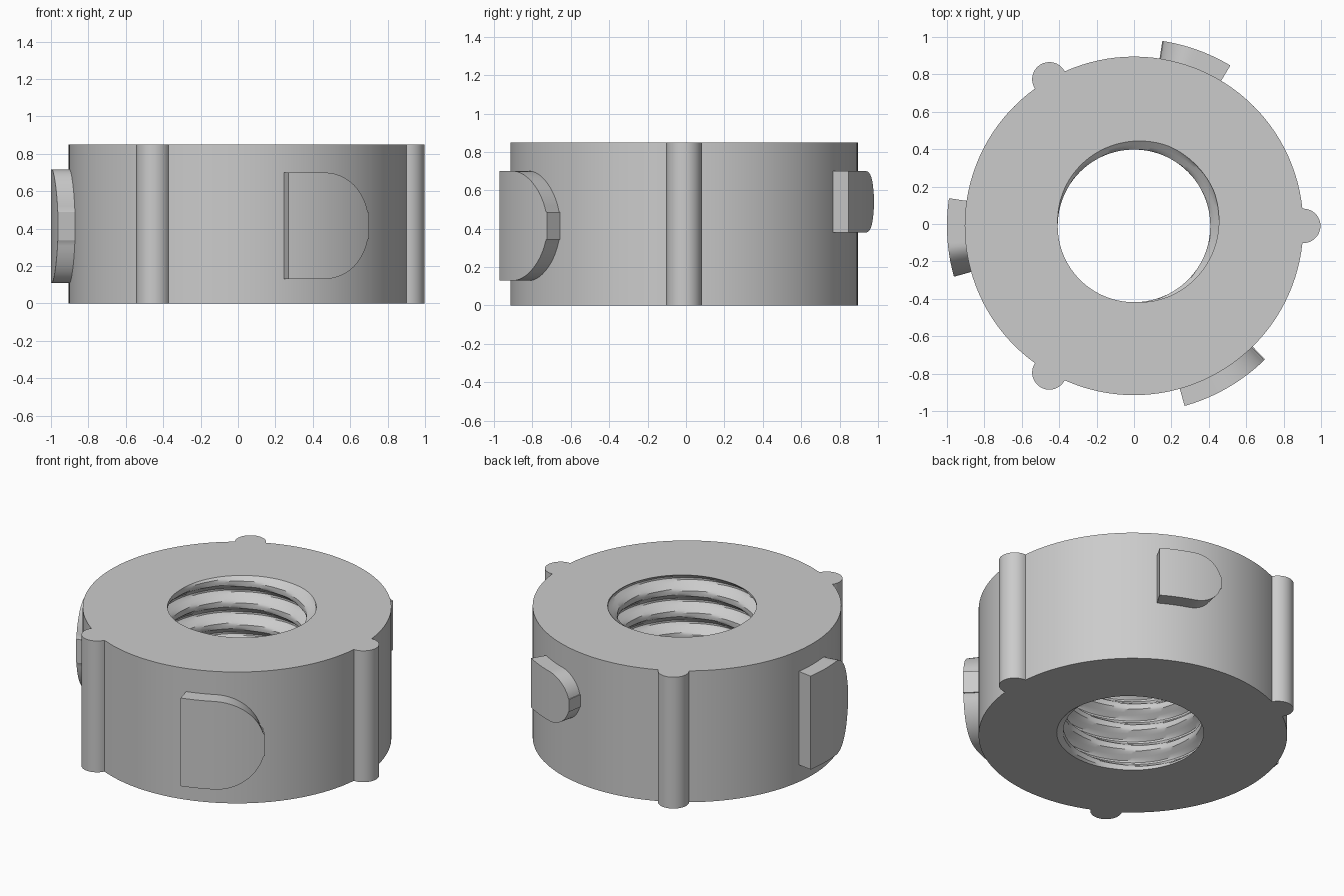
import bpy, bmesh
from math import pi, sin, cos, tau, radians, sqrt, asin

if "Cube" in bpy.data.objects:
    bpy.data.objects.remove(bpy.data.objects["Cube"])

H, R, CY = 0.85, 0.905, -0.01          # height, outer radius, y of the axis
PITCH, R_MIN, R_MAJ = 0.14, 0.408, 0.465


def finish(name, bm):
    bmesh.ops.remove_doubles(bm, verts=bm.verts, dist=1e-5)
    bmesh.ops.recalc_face_normals(bm, faces=bm.faces)
    mesh = bpy.data.meshes.new(name)
    bm.to_mesh(mesh)
    bm.free()
    ob = bpy.data.objects.new(name, mesh)
    ob.location.y = CY
    bpy.context.collection.objects.link(ob)
    bpy.ops.object.select_all(action='DESELECT')
    ob.select_set(True)
    bpy.context.view_layer.objects.active = ob
    bpy.ops.object.shade_smooth_by_angle(angle=radians(30))
    return ob


def polar(bm, r, a, z):
    return bm.verts.new((r * cos(a), r * sin(a), z))


def thread_radius(a, z):
    """Trapezoid thread profile following a right-handed helix."""
    t = ((z - H) / PITCH - (a - radians(45)) / tau) % 1.0
    d = min(t, 1 - t) * 2              # 0 = groove centre, 1 = crest centre
    k = min(1, max(0, (d - 0.12) / 0.62))
    return R_MAJ + (R_MIN - R_MAJ) * k


# Threaded ring body: outer wall, flat ends and helical bore in one closed loop
def ring_body():
    bm = bmesh.new()
    cols, rows = 120, 72
    loops = []
    for i in range(cols):
        a = tau * i / cols
        loop = [polar(bm, R, a, 0), polar(bm, R, a, H)]
        for j in range(rows + 1):
            z = H * (1 - j / rows)
            loop.append(polar(bm, thread_radius(a, z), a, z))
        loops.append(loop)
    n = rows + 3
    for i in range(cols):
        p, q = loops[i], loops[(i + 1) % cols]
        for j in range(n):
            k = (j + 1) % n
            bm.faces.new((p[j], q[j], q[k], p[k]))
    finish("threaded_ring", bm)


# Full-height round grip rib, only the part standing proud of the wall
def rib(index, rad=0.092):
    bm = bmesh.new()
    mid = tau * index / 3
    half = pi / 2 + asin(rad / (2 * R))
    n = 20
    bottom = []
    for i in range(n + 1):
        b = mid - half + 2 * half * i / n
        bottom.append(bm.verts.new((R * cos(mid) + rad * cos(b),
                                    R * sin(mid) + rad * sin(b), 0)))
    face = bm.faces.new(bottom)
    ext = bmesh.ops.extrude_face_region(bm, geom=[face])
    verts = [g for g in ext['geom'] if isinstance(g, bmesh.types.BMVert)]
    bmesh.ops.translate(bm, verts=verts, vec=(0, 0, H))
    finish(f"grip_rib_{index + 1}", bm)


# Plain raised pad wrapped round the wall, rounded towards its far end
def pad(name, a0, a1, z0, z1, start):
    bm = bmesh.new()
    n, mid, half = 28, (z0 + z1) / 2, (z1 - z0) / 2
    loops = []
    for i in range(n + 1):
        t = sin(pi / 2 * i / n)        # denser towards the rounded end
        s = max(0, (t - start) / (1 - start))
        h = half * max(0.25, sqrt(max(0, 1 - s * s)))
        a = radians(a0 + (a1 - a0) * t)
        loops.append([polar(bm, r, a, z) for r, z in
                      ((R - 0.02, mid - h), (1.0, mid - h),
                       (1.0, mid + h), (R - 0.02, mid + h))])
    for p, q in zip(loops, loops[1:]):
        for j in range(4):
            k = (j + 1) % 4
            bm.faces.new((p[j], q[j], q[k], p[k]))
    bm.faces.new(loops[0])
    bm.faces.new(loops[-1])
    finish(name, bm)


ring_body()
for i in range(3):
    rib(i)
pad("front_pad", -74.3, -45.5, 0.13, 0.70, 0.4)
pad("left_pad", 171.5, 195.8, 0.11, 0.715, 0.6)
pad("back_pad", 59, 81.3, 0.38, 0.70, 0.55)
